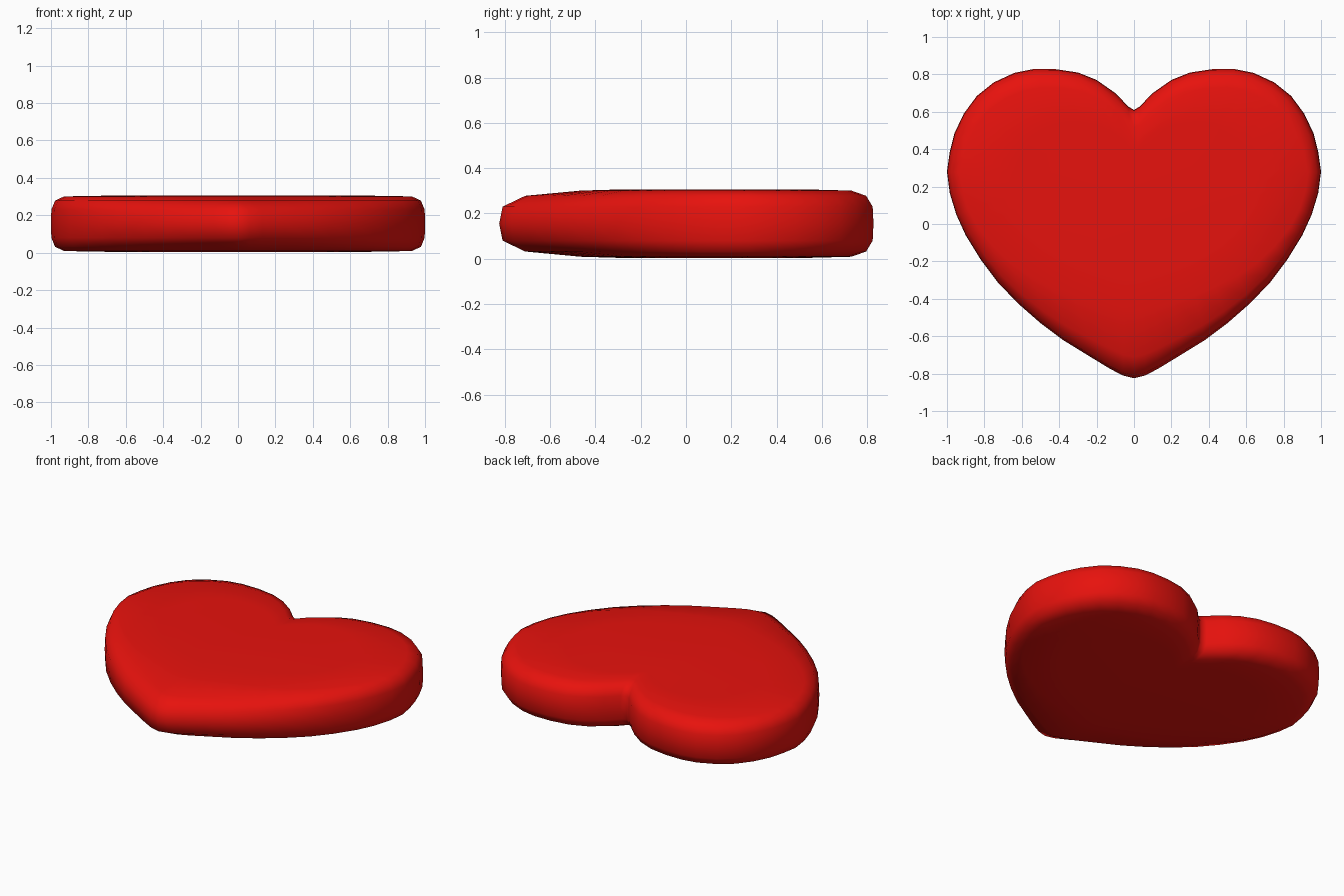
import bpy, bmesh
from mathutils import Vector

if "Cube" in bpy.data.objects:
    bpy.data.objects.remove(bpy.data.objects["Cube"])

# Right half of the heart outline, notch to tip
half = [(0, .61), (.03, .628), (.10, .70), (.20, .77), (.30, .81), (.42, .828),
        (.54, .828), (.64, .808), (.75, .757), (.84, .685), (.91, .59),
        (.96, .485), (.985, .385), (1, .28), (.985, .165), (.95, .05),
        (.9, -.06), (.82, -.19), (.73, -.31), (.62, -.425), (.5, -.53),
        (.38, -.62), (.25, -.70), (.13, -.773), (.06, -.81), (0, -.825)]
outline = half + [(-x, y) for x, y in half[-2:0:-1]]

# Edge rounding: height from mid-plane, inset at sides, at lobes, at the tip
rounding = [(0, 0, 0, 0), (.075, .002, .004, .015),
            (.123, .022, .036, .115), (.146, .07, .108, .36)]
MID = .155


def inset(p, side, lobe, tip):
    x, y = p
    low = max(0, (.1 - y) / .925) ** 2
    high = min(1, max(0, (y - .28) / .5))
    amount = side + (lobe - side) * high + (tip - side) * low
    v = Vector(p)
    return v + (Vector((x * .5, .25)) - v).normalized() * amount


def ring_points(row):
    return [inset(p, *row[1:]) for p in outline]


# Stack of rings from bottom cap to top cap
top_ring = ring_points(rounding[-1])
inner = [Vector((p.x * .7, .1 + (p.y - .1) * .7)) for p in top_ring]
upper = [(row[0], ring_points(row)) for row in rounding] + [(.151, inner)]
levels = [(-h, pts) for h, pts in reversed(upper[1:])] + upper

bm = bmesh.new()
rings = [[bm.verts.new((p.x, p.y, MID + h)) for p in pts] for h, pts in levels]
n = len(outline)
for a, b in zip(rings, rings[1:]):
    for i in range(n):
        j = (i + 1) % n
        bm.faces.new((a[i], a[j], b[j], b[i]))
bm.faces.new(rings[0])
bm.faces.new(rings[-1])
bmesh.ops.recalc_face_normals(bm, faces=bm.faces)
for f in bm.faces:
    f.smooth = True
mesh = bpy.data.meshes.new("heart")
bm.to_mesh(mesh)
bm.free()
heart = bpy.data.objects.new("heart", mesh)
bpy.context.collection.objects.link(heart)

# Red material
red = bpy.data.materials.new("red")
red.diffuse_color = (.8, .006, .004, 1)
red.use_nodes = True
red.node_tree.nodes["Principled BSDF"].inputs["Base Color"].default_value = red.diffuse_color
mesh.materials.append(red)
